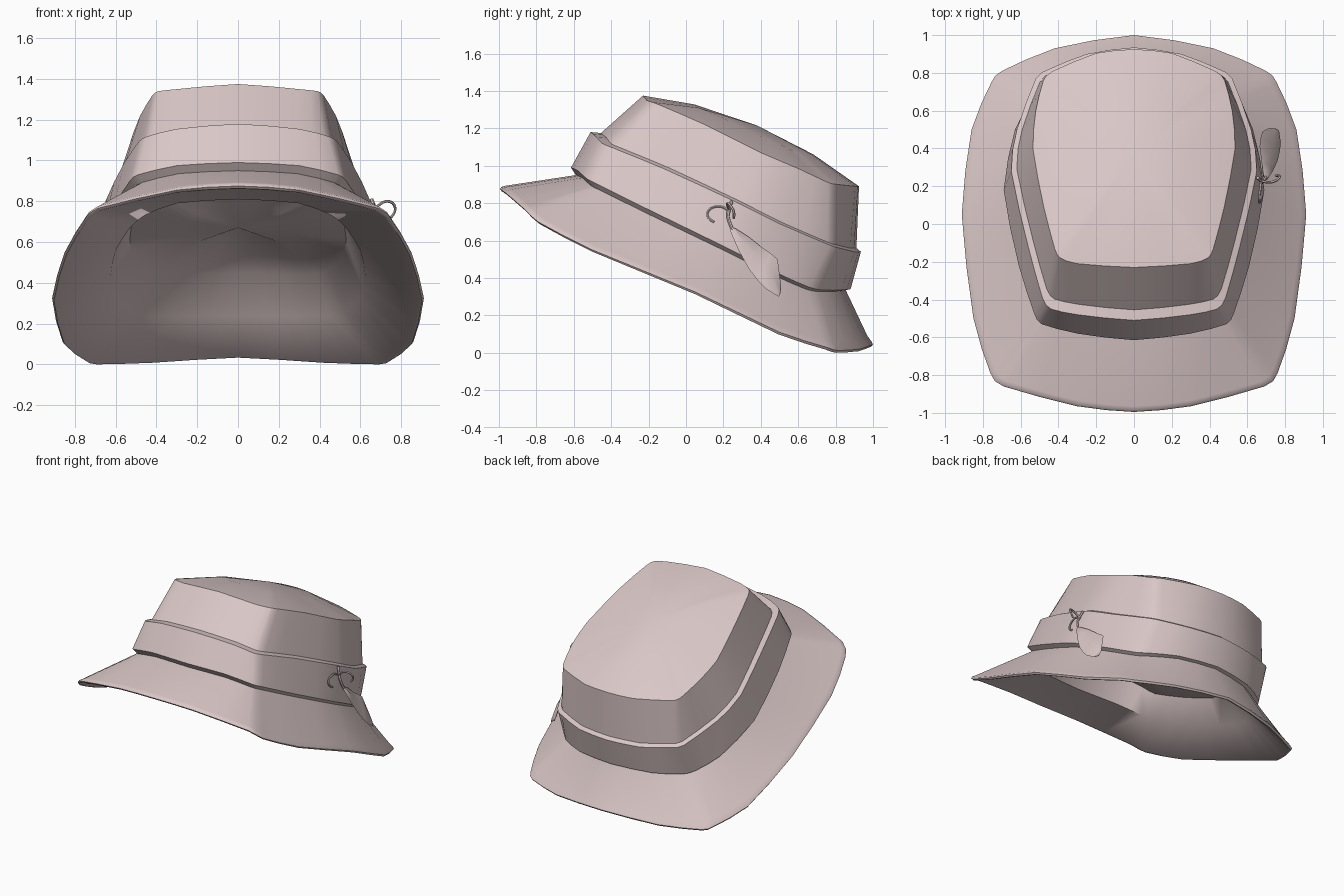
import bpy
import math
from mathutils import Vector

if "Cube" in bpy.data.objects:
    bpy.data.objects.remove(bpy.data.objects["Cube"])

felt = bpy.data.materials.new("dusty_pink_felt")
felt.diffuse_color = (0.70, 0.57, 0.57, 1)
felt.use_nodes = True
felt.node_tree.nodes["Principled BSDF"].inputs["Base Color"].default_value = felt.diffuse_color


def finish(obj, angle=32):
    obj.data.materials.append(felt)
    bpy.ops.object.select_all(action='DESELECT')
    obj.select_set(True)
    bpy.context.view_layer.objects.active = obj
    bpy.ops.object.shade_smooth_by_angle(angle=math.radians(angle))


def add_mesh(name, verts, faces, angle=32):
    me = bpy.data.meshes.new(name)
    me.from_pydata(verts, [], faces)
    obj = bpy.data.objects.new(name, me)
    bpy.context.collection.objects.link(obj)
    finish(obj, angle)


def mirror(half):
    """Full ring from its right half, with a softly curved midpoint on each span."""
    pts = [Vector(p) for p in half] + [Vector((-x, y, z)) for x, y, z in half[-2:0:-1]]
    n, ring = len(pts), []
    for i in range(n):
        a, b, c, d = (pts[(i + k) % n] for k in (-1, 0, 1, 2))
        ring += [b, (b + c) / 2 + (b + c - a - d) / 26]
    return ring


def vary(ring, sx, sy, front_dz, back_dz, cy=0.14):
    """Scale a ring about (0, cy) and shift its height from front to back."""
    y0, y1 = min(p.y for p in ring), max(p.y for p in ring)
    return [Vector((p.x * sx, cy + (p.y - cy) * sy,
                    p.z + front_dz + (back_dz - front_dz) * (p.y - y0) / (y1 - y0)))
            for p in ring]


def loft(name, rings, start=None, end=None, angle=32):
    n = len(rings[0])
    verts = [v for r in rings for v in r]
    faces = []
    for k in range(len(rings) - 1):
        for i in range(n):
            j = (i + 1) % n
            faces.append((k * n + i, k * n + j, (k + 1) * n + j, (k + 1) * n + i))
    last = (len(rings) - 1) * n
    if start:
        verts.append(Vector(start))
        faces += [((i + 1) % n, i, len(verts) - 1) for i in range(n)]
    if end:
        verts.append(Vector(end))
        faces += [(last + i, last + (i + 1) % n, len(verts) - 1) for i in range(n)]
    add_mesh(name, verts, faces, angle)


# Main outlines, front centre round the right side to back centre
edge = mirror([(0, -.995, .875), (.3, -.965, .855), (.69, -.86, .765), (.76, -.79, .70),
               (.85, -.5, .55), (.912, .05, .325), (.86, .5, .11), (.755, .75, .03),
               (.70, .81, .012), (.42, .93, .02), (0, 1, .045)])
band_low = mirror([(0, -.615, .99), (.3, -.58, .975), (.49, -.53, .93), (.53, -.47, .90),
                   (.61, -.22, .775), (.69, .18, .58), (.63, .5, .42), (.54, .66, .35),
                   (.48, .73, .335), (.3, .83, .335), (0, .88, .34)])
band_high = mirror([(0, -.51, 1.18), (.3, -.48, 1.155), (.44, -.45, 1.12), (.485, -.39, 1.095),
                    (.56, -.12, .985), (.65, .28, .80), (.62, .5, .69), (.52, .77, .575),
                    (.45, .82, .56), (.25, .9, .54), (0, .935, .54)])
crown_top = mirror([(0, -.23, 1.375), (.3, -.21, 1.35), (.39, -.18, 1.34), (.42, -.13, 1.32),
                    (.48, .1, 1.22), (.535, .4, 1.07), (.52, .6, .985), (.48, .76, .91),
                    (.43, .81, .90), (.2, .905, .89), (0, .925, .89)])
opening = mirror([(0, -.58, .81), (.3, -.54, .79), (.46, -.47, .73), (.53, -.40, .67),
                  (.60, -.15, .56), (.625, .16, .43), (.595, .45, .32), (.52, .62, .26),
                  (.45, .69, .24), (.28, .77, .235), (0, .82, .24)])

neck = vary(band_low, .96, .965, -.04, -.005)
ledge = vary(band_high, .955, .945, -.005, .02, .5)
ceiling = vary(opening, .85, .85, .15, .21)

# Brim with rounded rim, underside and hollow inside
loft("brim", [vary(ceiling, .5, .5, -.15, .19), ceiling, opening,
              vary(edge, .975, .975, -.012, -.005, 0), vary(edge, .99, .99, -.012, -.012, 0), edge,
              vary(edge, .992, .992, .012, .015, 0), vary(edge, .97, .97, .018, .045, 0), neck],
     start=(0, .13, .67), angle=50)

# Hat band standing proud of the crown
loft("hat_band", [neck, band_low, band_high, ledge])

# Crown with softly domed top
centre = Vector((0, .38, 1.215))
dome = [p.lerp(centre, .45) + Vector((0, 0, .025)) for p in crown_top]
loft("crown", [ledge, crown_top, dome], end=centre)

# Feather: flattened diamond sections from root to tip (y, z of lower and upper edge, x of both)
stations = [(.235, .655, .705, .265, .665, .685), (.28, .55, .735, .335, .62, .675),
            (.335, .45, .76, .41, .56, .665), (.385, .385, .772, .455, .53, .67),
            (.43, .34, .777, .49, .50, .68), (.495, .30, .768, .508, .36, .715)]
sections = []
for y0, z0, x0, y1, z1, x1 in stations:
    low, high = Vector((x0, y0, z0)), Vector((x1, y1, z1))
    mid, out = (low + high) / 2, Vector((.012, 0, .008))
    sections.append([low, mid - out, high, mid + out])
loft("feather", sections, start=(.695, .24, .67), end=(.75, .506, .32), angle=60)


def tube(name, points, radius):
    cu = bpy.data.curves.new(name, 'CURVE')
    cu.dimensions = '3D'
    cu.bevel_depth = radius
    cu.bevel_resolution = 1
    cu.resolution_u = 4
    cu.use_fill_caps = True
    sp = cu.splines.new('NURBS')
    sp.points.add(len(points) - 1)
    for p, co in zip(sp.points, points):
        p.co = (*co, 1)
    sp.use_endpoint_u = True
    sp.order_u = 3
    tmp = bpy.data.objects.new(name + "_curve", cu)
    bpy.context.collection.objects.link(tmp)
    bpy.context.view_layer.update()
    me = bpy.data.meshes.new_from_object(tmp.evaluated_get(bpy.context.evaluated_depsgraph_get()))
    bpy.data.objects.remove(tmp)
    obj = bpy.data.objects.new(name, me)
    bpy.context.collection.objects.link(obj)
    finish(obj, 50)


# Quill and the two curled barbs
tube("quill", [(.655, .245, .81), (.68, .22, .75), (.69, .23, .70), (.70, .25, .655)], .009)
tube("inner_barb", [(.675, .235, .75), (.67, .20, .79), (.66, .12, .775), (.668, .11, .72),
                    (.675, .15, .70)], .007)
tube("outer_barb", [(.675, .23, .765), (.705, .215, .80), (.76, .23, .80), (.778, .262, .75),
                    (.75, .255, .72)], .007)
